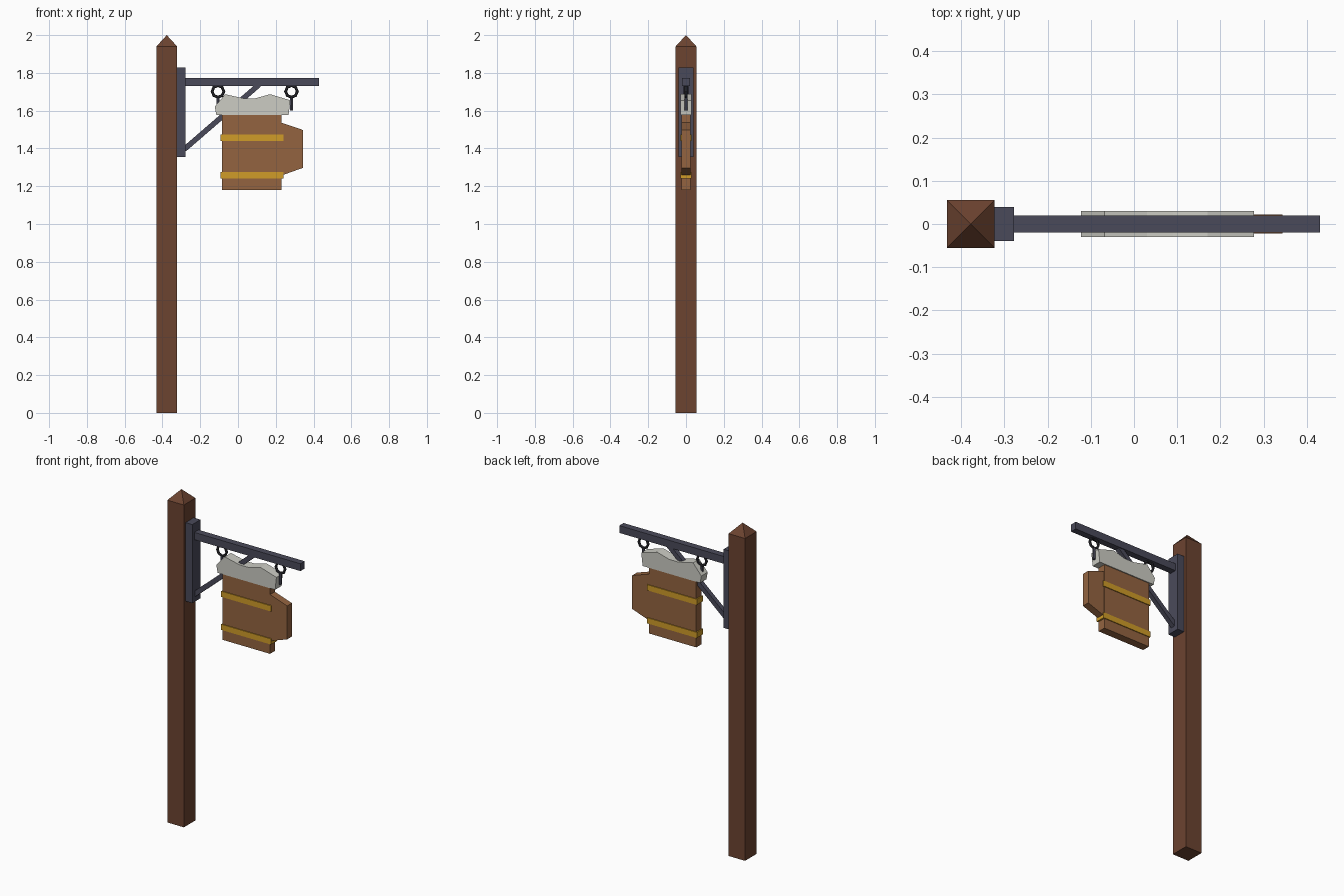
import bpy, bmesh, math
from mathutils import Vector

if "Cube" in bpy.data.objects:
    bpy.data.objects.remove(bpy.data.objects["Cube"])


def material(name, rgb):
    m = bpy.data.materials.new(name)
    lin = [((c / 255 + 0.055) / 1.055) ** 2.4 for c in rgb]
    m.diffuse_color = (*lin, 1)
    m.use_nodes = True
    m.node_tree.nodes["Principled BSDF"].inputs["Base Color"].default_value = m.diffuse_color
    return m


POST = material("dark brown wood", (108, 67, 48))
SIGN = material("light brown wood", (148, 100, 64))
IRON = material("blue grey iron", (74, 74, 90))
DARK = material("dark iron", (46, 46, 52))
FOAM = material("off white foam", (204, 204, 196))
GOLD = material("gold band", (208, 156, 40))


def finish(name, bm, mat):
    bmesh.ops.recalc_face_normals(bm, faces=bm.faces)
    me = bpy.data.meshes.new(name)
    bm.to_mesh(me)
    bm.free()
    me.materials.append(mat)
    ob = bpy.data.objects.new(name, me)
    bpy.context.collection.objects.link(ob)
    return ob


def plate(name, pts, half, mat):
    """Extrude an x-z outline symmetrically through y."""
    bm = bmesh.new()
    face = bm.faces.new([bm.verts.new((x, -half, z)) for x, z in pts])
    ext = bmesh.ops.extrude_face_region(bm, geom=[face])["geom"]
    verts = [g for g in ext if isinstance(g, bmesh.types.BMVert)]
    bmesh.ops.translate(bm, verts=verts, vec=(0, 2 * half, 0))
    return finish(name, bm, mat)


def box(name, x0, x1, z0, z1, half, mat):
    return plate(name, [(x0, z0), (x1, z0), (x1, z1), (x0, z1)], half, mat)


# Post with a pyramid top
bm = bmesh.new()
px, ph = -0.377, 0.055
ring = [(px - ph, -ph), (px + ph, -ph), (px + ph, ph), (px - ph, ph)]
low = [bm.verts.new((x, y, 0)) for x, y in ring]
high = [bm.verts.new((x, y, 1.94)) for x, y in ring]
tip = bm.verts.new((px, 0, 2))
bm.faces.new(low)
for i in range(4):
    j = (i + 1) % 4
    bm.faces.new((low[i], low[j], high[j], high[i]))
    bm.faces.new((high[i], high[j], tip))
finish("post", bm, POST)

# Iron bracket: wall plate, beam and diagonal brace
box("wall_plate", -0.322, -0.277, 1.355, 1.828, 0.039, IRON)
box("beam", -0.277, 0.43, 1.73, 1.774, 0.02, IRON)
a, b = Vector((-0.285, 1.395)), Vector((0.112, 1.738))
d = (b - a).normalized()
n = Vector((-d.y, d.x)) * 0.014
plate("brace", [a - n, b - n, b + n, a + n], 0.014, IRON)

# Hanging rings with short rods
for side, x in (("left", -0.106), ("right", 0.283)):
    bpy.ops.mesh.primitive_torus_add(
        major_segments=8, minor_segments=6, major_radius=0.031,
        minor_radius=0.008, location=(x, 0, 1.702),
        rotation=(math.pi / 2, 0, 0))
    ob = bpy.context.object
    ob.name = side + "_ring"
    ob.data.materials.append(DARK)
    bpy.ops.mesh.primitive_cylinder_add(
        vertices=6, radius=0.008, depth=0.07, location=(x, 0, 1.637))
    ob = bpy.context.object
    ob.name = side + "_rod"
    ob.data.materials.append(IRON)

# Mug shaped sign: body and solid handle
box("mug_body", -0.085, 0.23, 1.18, 1.59, 0.024, SIGN)
plate("mug_handle", [(0.225, 1.255), (0.343, 1.297), (0.343, 1.498),
                     (0.225, 1.538)], 0.0225, SIGN)

# Foam cap
plate("foam_cap", [(-0.115, 1.578), (0.268, 1.578), (0.277, 1.655),
                   (0.17, 1.687), (0.09, 1.665), (0.03, 1.665),
                   (-0.068, 1.687), (-0.123, 1.622)], 0.03, FOAM)

# Gold bands around the body
for name, z in (("lower_band", 1.24), ("upper_band", 1.439)):
    box(name, -0.092, 0.24, z, z + 0.034, 0.029, GOLD)
